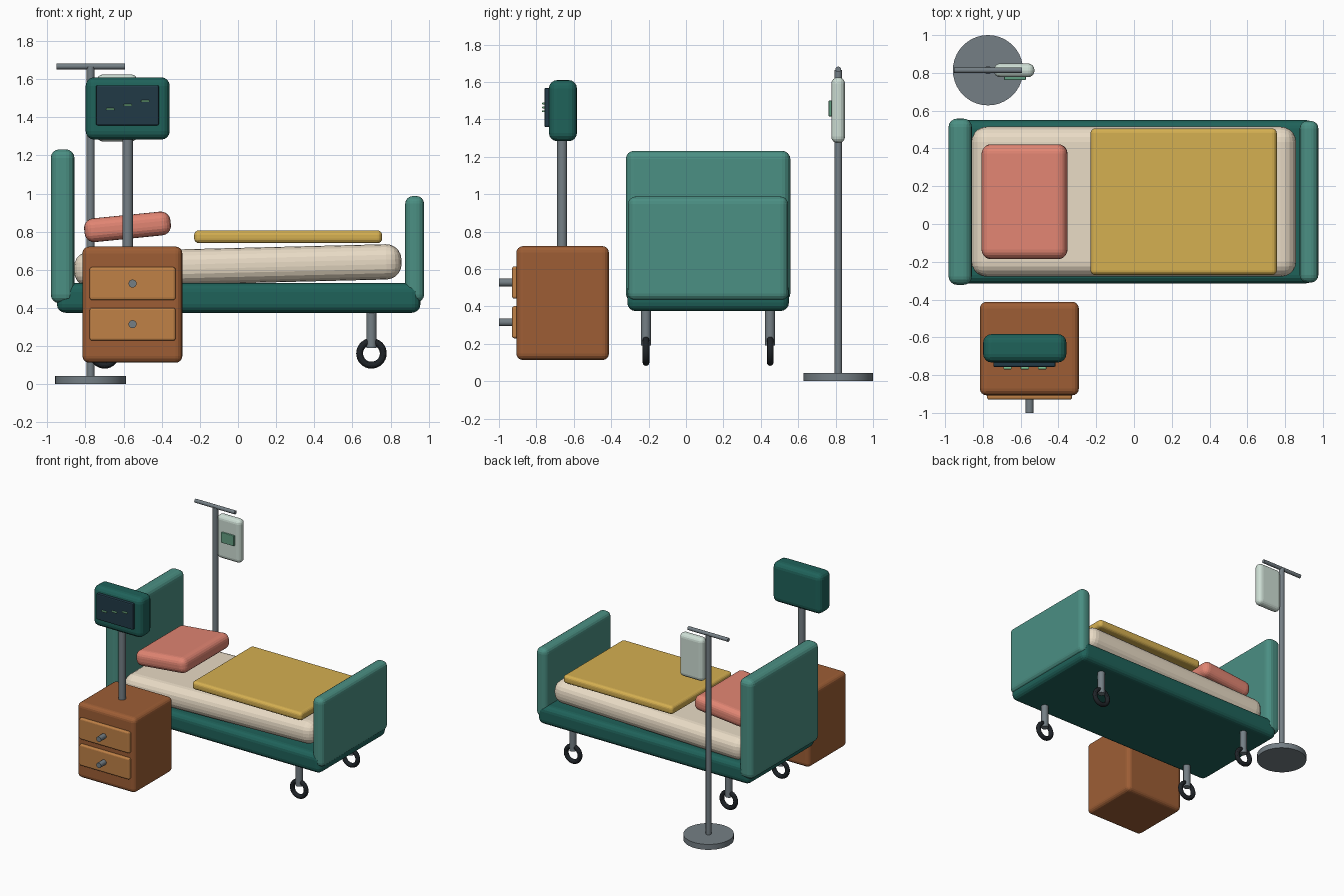
import bpy, bmesh, math
from mathutils import Matrix

if "Cube" in bpy.data.objects:
    bpy.data.objects.remove(bpy.data.objects["Cube"])

BED_Y = 0.118


def mat(name, r, g, b):
    m = bpy.data.materials.new(name)
    m.diffuse_color = (*[(c / 255) ** 2.2 for c in (r, g, b)], 1)
    m.use_nodes = True
    m.node_tree.nodes["Principled BSDF"].inputs["Base Color"].default_value = m.diffuse_color
    return m


DARK = mat("dark_green", 36, 98, 90)
TEAL = mat("teal", 76, 142, 130)
CREAM = mat("cream", 232, 218, 196)
CORAL = mat("coral", 224, 132, 114)
GOLD = mat("gold", 212, 174, 82)
WOOD = mat("wood", 156, 94, 56)
LIGHT_WOOD = mat("light_wood", 190, 128, 72)
STEEL = mat("steel", 116, 126, 132)
RUBBER = mat("rubber", 36, 40, 44)
GLASS = mat("screen_dark", 38, 60, 72)
TRACE = mat("trace_green", 130, 200, 150)
BAG = mat("bag_pale", 205, 222, 212)
LABEL = mat("label_green", 100, 158, 130)


def finish(bm, name, material, loc, rot=(0, 0, 0)):
    me = bpy.data.meshes.new(name)
    bm.to_mesh(me)
    bm.free()
    me.materials.append(material)
    ob = bpy.data.objects.new(name, me)
    ob.location, ob.rotation_euler = loc, rot
    bpy.context.collection.objects.link(ob)
    return ob


def box(name, x, y, z, material, bevel=0.0, segs=4, tilt=0.0):
    """Rounded box from (min, max) ranges, tilted about y."""
    bm = bmesh.new()
    bmesh.ops.create_cube(bm, size=1)
    bmesh.ops.scale(bm, verts=bm.verts, vec=(x[1] - x[0], y[1] - y[0], z[1] - z[0]))
    ob = finish(bm, name, material, (sum(x) / 2, sum(y) / 2, sum(z) / 2), (0, tilt, 0))
    if bevel:
        b = ob.modifiers.new("round", "BEVEL")
        b.width, b.segments = bevel, segs
    return ob


def rod(name, loc, radius, length, material, axis="Z", sides=24):
    bm = bmesh.new()
    bmesh.ops.create_cone(bm, cap_ends=True, segments=sides, radius1=radius,
                          radius2=radius, depth=length)
    rot = {"X": (0, math.pi / 2, 0), "Y": (math.pi / 2, 0, 0), "Z": (0, 0, 0)}[axis]
    ob = finish(bm, name, material, loc, rot)
    bpy.context.view_layer.objects.active = ob
    ob.select_set(True)
    bpy.ops.object.shade_smooth_by_angle()
    ob.select_set(False)
    return ob


def around(half):
    return (BED_Y - half, BED_Y + half)


# Bed
box("bed_frame", (-0.95, 0.957), around(0.432), (0.375, 0.53), DARK, 0.045)
box("headboard", (-0.982, -0.858), around(0.44), (0.425, 1.232), TEAL, 0.045)
box("footboard", (0.877, 0.976), around(0.428), (0.43, 0.987), TEAL, 0.04)
box("mattress", (-0.86, 0.858), around(0.397), (0.53, 0.715), CREAM, 0.08, 5, -0.025)
box("pillow", (-0.807, -0.352), around(0.304), (0.763, 0.888), CORAL, 0.05, 5, -0.1)
box("blanket", (-0.23, 0.756), around(0.388), (0.74, 0.807), GOLD, 0.025)

# Casters
for sx in (-1, 1):
    for sy in (-1, 1):
        x, y = 0.7 * sx, BED_Y + 0.332 * sy
        rod("caster_leg", (x, y, 0.295), 0.027, 0.21, STEEL)
        bpy.ops.mesh.primitive_torus_add(location=(x, y, 0.162), rotation=(math.pi / 2, 0, 0),
                                         major_radius=0.062, minor_radius=0.018,
                                         major_segments=32, minor_segments=12)
        wheel = bpy.context.object
        wheel.name = "caster_wheel"
        wheel.data.materials.append(RUBBER)
        bpy.ops.object.shade_smooth_by_angle()
        wheel.select_set(False)

# Bedside cabinet
box("cabinet", (-0.816, -0.292), (-0.907, -0.412), (0.113, 0.722), WOOD, 0.035)
for z in (0.528, 0.315):
    box("drawer", (-0.778, -0.328), (-0.93, -0.89), (z - 0.086, z + 0.086), LIGHT_WOOD, 0.012, 3)
    rod("drawer_knob", (-0.553, -0.955, z), 0.021, 0.09, STEEL, "Y")

# Monitor on its post
rod("monitor_post", (-0.578, -0.662, 1.02), 0.027, 0.64, STEEL)
box("monitor", (-0.799, -0.358), (-0.733, -0.583), (1.283, 1.61), DARK, 0.045)
box("screen", (-0.745, -0.415), (-0.757, -0.72), (1.358, 1.568), GLASS, 0.008, 2)
for i in range(3):
    x, z = -0.67 + i * 0.092, 1.443 + i * 0.021
    box("screen_trace", (x - 0.022, x + 0.022), (-0.769, -0.75), (z - 0.005, z + 0.005), TRACE, 0.003, 2)

# Drip stand
rod("stand_base", (-0.773, 0.814, 0.022), 0.186, 0.044, STEEL, sides=40)
rod("stand_pole", (-0.773, 0.814, 0.84), 0.021, 1.65, STEEL)
rod("stand_crossbar", (-0.773, 0.814, 1.667), 0.015, 0.36, STEEL, "X")
box("fluid_bag", (-0.742, -0.527), (0.777, 0.85), (1.273, 1.625), BAG, 0.034)
box("bag_label", (-0.688, -0.572), (0.762, 0.785), (1.416, 1.5), LABEL, 0.005, 2)
